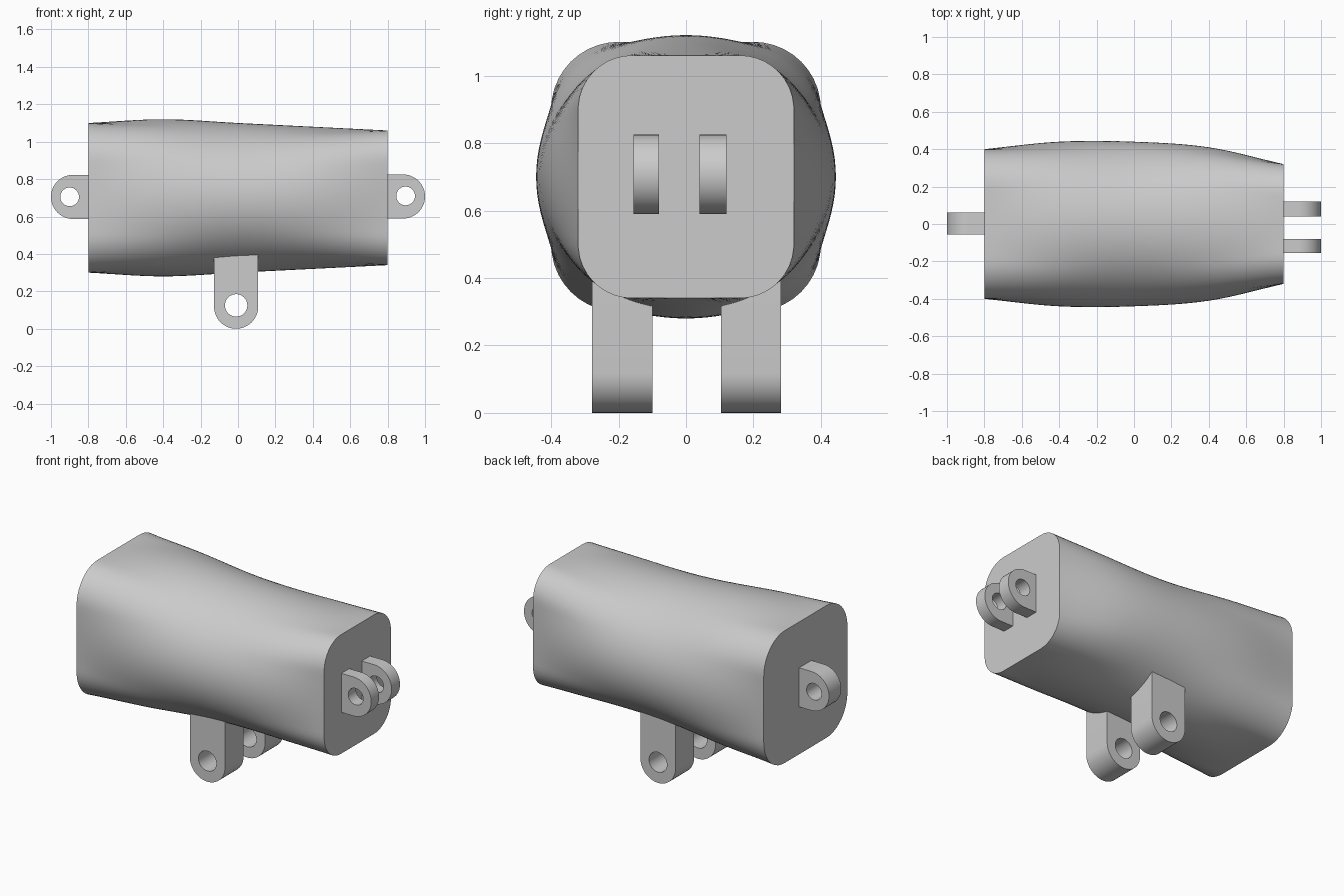
import bpy, bmesh, math
from mathutils import Vector

cube = bpy.data.objects.get("Cube")
if cube:
    bpy.data.objects.remove(cube, do_unlink=True)

grey = bpy.data.materials.new("plain grey")
grey.use_nodes = True
color = (0.6, 0.6, 0.6, 1)
grey.diffuse_color = color
grey.node_tree.nodes["Principled BSDF"].inputs["Base Color"].default_value = color

MID_Z = 0.70
HALF_LENGTH = 0.8


def finish(bm, name):
    bmesh.ops.recalc_face_normals(bm, faces=bm.faces)
    mesh = bpy.data.meshes.new(name)
    bm.to_mesh(mesh)
    bm.free()
    mesh.materials.append(grey)
    obj = bpy.data.objects.new(name, mesh)
    bpy.context.collection.objects.link(obj)
    bpy.ops.object.select_all(action='DESELECT')
    obj.select_set(True)
    bpy.context.view_layer.objects.active = obj
    bpy.ops.object.shade_smooth_by_angle(angle=math.radians(35))
    return obj


def smooth_profile(stations, x):
    """Cubic interpolation through evenly useful (x, value) stations."""
    i = max(k for k in range(len(stations) - 1) if stations[k][0] <= x + 1e-6)

    def slope(k):
        a, b = stations[max(k - 1, 0)], stations[min(k + 1, len(stations) - 1)]
        return (b[1] - a[1]) / (b[0] - a[0])
    (x0, v0), (x1, v1) = stations[i], stations[i + 1]
    h = x1 - x0
    t = (x - x0) / h
    return (v0 * (1 + 2 * t) * (1 - t) ** 2 + slope(i) * h * t * (1 - t) ** 2
            + v1 * t * t * (3 - 2 * t) + slope(i + 1) * h * t * t * (t - 1))


def rounded_box_point(angle, half_y, half_z, radius):
    """Point where a ray from the centre meets a rounded rectangle."""
    d = Vector((abs(math.cos(angle)) * half_y, abs(math.sin(angle)) * half_z))
    core = Vector((half_y - radius, half_z - radius))
    lo, hi = 0.0, 2.0
    for _ in range(30):
        mid = (lo + hi) / 2
        p = d * mid
        q = Vector((max(p.x - core.x, 0), max(p.y - core.y, 0)))
        if q.length < radius:
            lo = mid
        else:
            hi = mid
    return lo * math.cos(angle) * half_y, lo * math.sin(angle) * half_z


# Body: rounded-square ends blending into an oval waist
WIDTH = [(-0.8, 0.40), (-0.4, 0.44), (0, 0.44), (0.4, 0.41), (0.8, 0.32)]
HEIGHT = [(-0.8, 0.40), (-0.4, 0.42), (0, 0.40), (0.4, 0.38), (0.8, 0.36)]
RINGS, SIDES = 32, 96
bm = bmesh.new()
rings = []
for r in range(RINGS + 1):
    x = HALF_LENGTH * (2 * r / RINGS - 1)
    hy, hz = smooth_profile(WIDTH, x), smooth_profile(HEIGHT, x)
    radius = 0.18 - 0.02 * x / HALF_LENGTH
    oval = 1 - (x / HALF_LENGTH) ** 2
    ring = []
    for s in range(SIDES):
        a = math.tau * s / SIDES
        y, z = rounded_box_point(a, hy, hz, radius)
        y += (math.cos(a) * hy - y) * oval
        z += (math.sin(a) * hz - z) * oval
        ring.append(bm.verts.new((x, y, MID_Z + z)))
    rings.append(ring)
for a, b in zip(rings, rings[1:]):
    for s in range(SIDES):
        n = (s + 1) % SIDES
        bm.faces.new((a[s], a[n], b[n], b[s]))
bm.faces.new(rings[0])
bm.faces.new(rings[-1])
finish(bm, "body")


def lug(name, centre, hole_centre, direction, length, y0, y1, radius, hole):
    """Round-ended plate with a pin hole, pointing along direction in x and z."""
    bm = bmesh.new()
    out = Vector((direction[0], 0, direction[1]))
    side = Vector((-out.z, 0, out.x))
    c = Vector((centre[0], y0, centre[1]))
    h = Vector((hole_centre[0], y0, hole_centre[1]))
    outline = [c + radius * (math.cos(t) * out + math.sin(t) * side)
               for t in (math.pi * (k / 24 - 0.5) for k in range(25))]
    outline += [c + side * radius - out * length, c - side * radius - out * length]
    circle = [h + hole * (math.cos(t) * out + math.sin(t) * side)
              for t in (math.tau * k / 32 for k in range(32))]
    edges = []
    for loop in (outline, circle):
        verts = [bm.verts.new(p) for p in loop]
        edges += [bm.edges.new((v, verts[i - 1])) for i, v in enumerate(verts)]
    bmesh.ops.triangle_fill(bm, edges=edges, use_beauty=True)
    moved = bmesh.ops.extrude_face_region(bm, geom=bm.faces[:], use_keep_orig=True)
    top = [g for g in moved["geom"] if isinstance(g, bmesh.types.BMVert)]
    bmesh.ops.translate(bm, verts=top, vec=(0, y1 - y0, 0))
    finish(bm, name)


# End lugs: a pair on the left end, one on the right end
for name, y0, y1 in (("left_lug_front", -0.155, -0.08), ("left_lug_back", 0.04, 0.12)):
    lug(name, (0.882, 0.707), (0.896, 0.71), (1, 0), 0.12, y0, y1, 0.118, 0.05)
lug("right_lug", (-0.882, 0.705), (-0.9, 0.705), (-1, 0), 0.12, -0.055, 0.062, 0.118, 0.05)

# Mounting legs below the body
for name, y0, y1 in (("front_leg", -0.278, -0.1), ("back_leg", 0.104, 0.282)):
    lug(name, (-0.01, 0.118), (-0.01, 0.125), (0, -1), 0.35, y0, y1, 0.118, 0.06)
